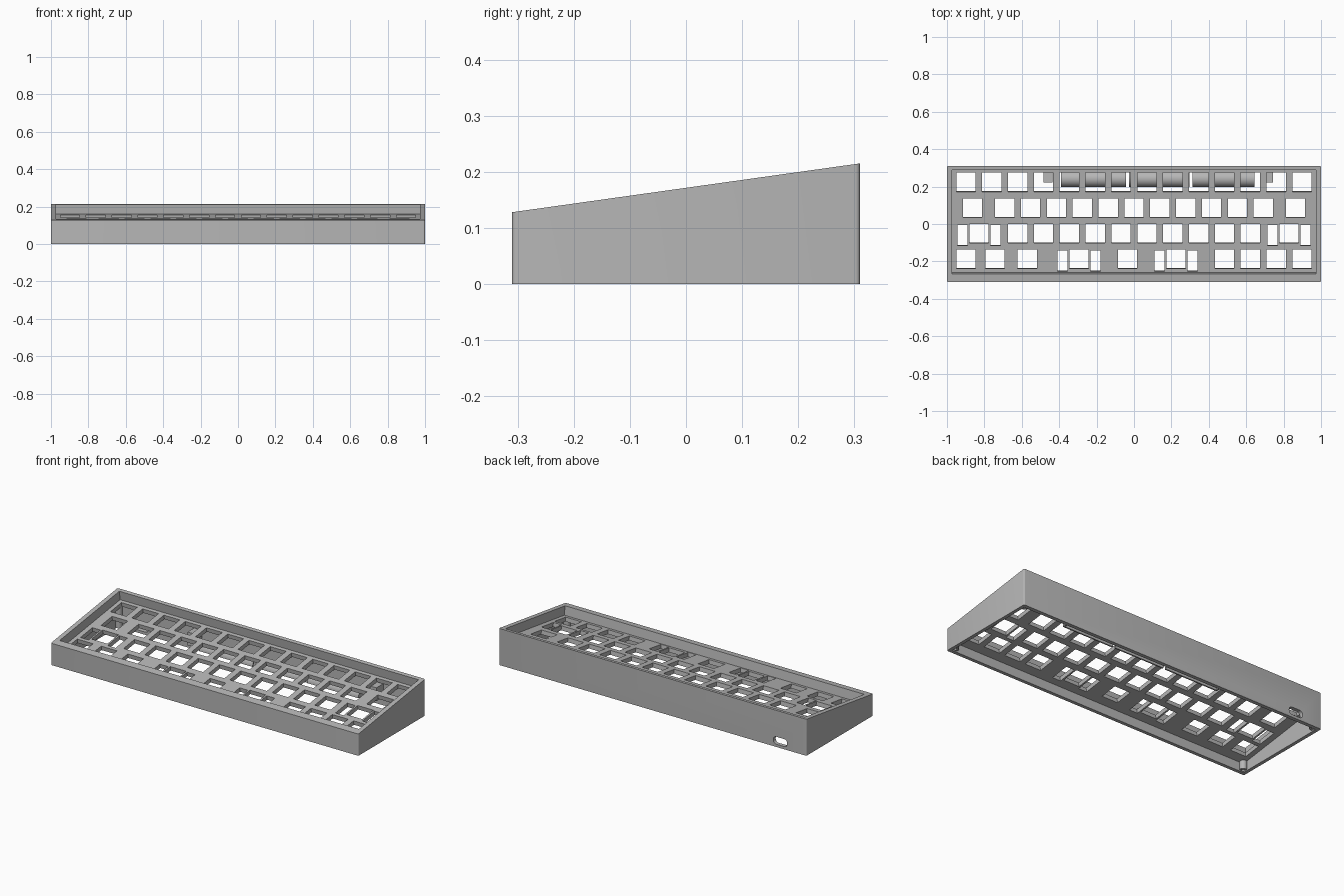
import bpy, bmesh, math
from mathutils import Matrix, Vector

old = bpy.data.objects.get("Cube")
if old:
    bpy.data.objects.remove(old, do_unlink=True)

# One grey for the whole case
grey = bpy.data.materials.new("case grey")
grey.use_nodes = True
colour = (0.47, 0.47, 0.47, 1)
grey.diffuse_color = colour
grey.node_tree.nodes["Principled BSDF"].inputs["Base Color"].default_value = colour

SLOPE = 0.14                      # rise of the top per unit of depth
PLATE_Z = 0.118                   # plate surface height at y = 0
PLATE_T = 0.025
UNIT = 0.1382                     # key spacing
TILT = Matrix.Translation((0, 0.0178, PLATE_Z + SLOPE * 0.0178)) @ Matrix.Rotation(math.atan(SLOPE), 4, 'X')


def make(name, bm):
    bmesh.ops.recalc_face_normals(bm, faces=bm.faces)
    mesh = bpy.data.meshes.new(name)
    bm.to_mesh(mesh)
    bm.free()
    mesh.materials.append(grey)
    obj = bpy.data.objects.new(name, mesh)
    bpy.context.collection.objects.link(obj)
    return obj


def add_box(bm, low, high, matrix=Matrix()):
    low, high = Vector(low), Vector(high)
    size = Matrix.Diagonal((*(high - low), 1))
    return bmesh.ops.create_cube(bm, size=1, matrix=matrix @ Matrix.Translation((low + high) / 2) @ size)["verts"]


def prism(bm, profile, x0, x1):
    """Extrude a (y, z) outline along x."""
    face = bm.faces.new([bm.verts.new((x0, y, z)) for y, z in profile])
    new = bmesh.ops.extrude_face_region(bm, geom=[face])["geom"]
    bmesh.ops.translate(bm, vec=(x1 - x0, 0, 0), verts=[v for v in new if isinstance(v, bmesh.types.BMVert)])


def bevel_along(bm, axis, width):
    edges = [e for e in bm.edges if abs((e.verts[0].co - e.verts[1].co).normalized()[axis]) > 0.99]
    bmesh.ops.bevel(bm, geom=edges, offset=width, segments=4, affect='EDGES', profile=0.5)


def cut(obj, bm):
    """Subtract the shape in bm from obj and discard the cutter."""
    cutter = make("cutter", bm)
    cutter.hide_render = True
    mod = obj.modifiers.new("cut", 'BOOLEAN')
    mod.object, mod.operation, mod.solver = cutter, 'DIFFERENCE', 'EXACT'
    graph = bpy.context.evaluated_depsgraph_get()
    mesh = bpy.data.meshes.new_from_object(obj.evaluated_get(graph))
    obj.modifiers.clear()
    obj.data = mesh
    bpy.data.objects.remove(cutter, do_unlink=True)


# Wedge-shaped outer case
bm = bmesh.new()
prism(bm, [(-0.31, 0), (0.31, 0), (0.31, 0.215), (-0.31, 0.128)], -1, 1)
bevel_along(bm, 2, 0.008)
case = make("case", bm)

# Sloped pocket above the switch plate
bm = bmesh.new()
add_box(bm, (-0.973, -0.28, 0), (0.973, 0.28, 0.2), TILT)
cut(case, bm)

# Open underside beneath the switch plate
bm = bmesh.new()
under = PLATE_Z - PLATE_T
prism(bm, [(-0.29, -0.1), (0.288, -0.1), (0.288, under + SLOPE * 0.288), (-0.29, under - SLOPE * 0.29)], -0.98, 0.98)
cut(case, bm)

# Switch and stabiliser openings, row by row from the back, in key units
rows = [
    [i + 0.5 for i in range(14)],
    [0.75] + list(range(2, 13)) + [13.25],
    [1] + [i + 0.5 for i in range(2, 12)] + [13],
    [0.5, 1.625, 2.875, 4.875, 6.75, 8.625, 10.5, 11.5, 12.5, 13.5],
]
wide_keys = {(2, 1), (2, 13), (3, 4.875), (3, 8.625)}
bm = bmesh.new()


def opening(x, y, w, h):
    add_box(bm, (x - w / 2, y - h / 2, -0.05), (x + w / 2, y + h / 2, 0.02), TILT)


for r, row in enumerate(rows):
    y = (1.5 - r) * UNIT
    for u in row:
        x = (u - 7) * UNIT
        opening(x, y, 0.103, 0.103)
        if (r, u) in wide_keys:
            for side in (-1, 1):
                opening(x + side * 0.088, y - 0.010, 0.053, 0.112)
cut(case, bm)

# Rounded cable port in the back wall
bm = bmesh.new()
add_box(bm, (-0.875, 0.26, 0.016), (-0.785, 0.35, 0.06))
bevel_along(bm, 1, 0.019)
cut(case, bm)

# Corner screw posts
for sx, side in ((-1, "right"), (1, "left")):
    for sy, end in ((-1, "front"), (1, "back")):
        x, y = sx * 0.97, sy * 0.28
        top = PLATE_Z - PLATE_T + SLOPE * y + 0.006

        def column(radius, z0, z1):
            shape = bmesh.new()
            bmesh.ops.create_cone(shape, cap_ends=True, segments=24, radius1=radius, radius2=radius,
                                  depth=z1 - z0, matrix=Matrix.Translation((x, y, (z0 + z1) / 2)))
            return shape

        post = make(f"{end}_{side}_screw_post", column(0.02, 0.006, top))
        cut(post, column(0.009, -0.02, top - 0.015))

# Arched battery cradle along the back wall, split by two slits
AXIS_Y, AXIS_Z = 0.242, 0.05
arc = [math.pi * i / 24 for i in range(25)]
outer = [(AXIS_Y + 0.045 * math.cos(a), AXIS_Z + 0.045 * math.sin(a)) for a in arc]
inner = [(AXIS_Y + 0.037 * math.cos(a), AXIS_Z + 0.037 * math.sin(a)) for a in reversed(arc)]
bm = bmesh.new()
prism(bm, outer + inner, -0.39, 0.645)
cradle = make("battery_cradle", bm)
bm = bmesh.new()
for x in (-0.035, 0.305):
    add_box(bm, (x - 0.008, 0.15, 0), (x + 0.008, 0.3, 0.2))
cut(cradle, bm)

# Cradle end walls
for name, x in (("right", -0.39), ("left", 0.637)):
    bm = bmesh.new()
    prism(bm, outer, x, x + 0.008)
    make(f"{name}_cradle_end", bm)

# Support blocks beside the cradle
for name, x in (("right", -0.46), ("left", 0.72)):
    bm = bmesh.new()
    add_box(bm, (x - 0.024, 0.222, 0.05), (x + 0.024, 0.292, 0.128))
    make(f"{name}_support_block", bm)

# Smooth only the rounded surfaces
for obj in bpy.context.scene.objects:
    obj.select_set(obj.type == 'MESH' and grey.name in obj.data.materials)
bpy.context.view_layer.objects.active = case
bpy.ops.object.shade_smooth_by_angle(angle=math.radians(30))
